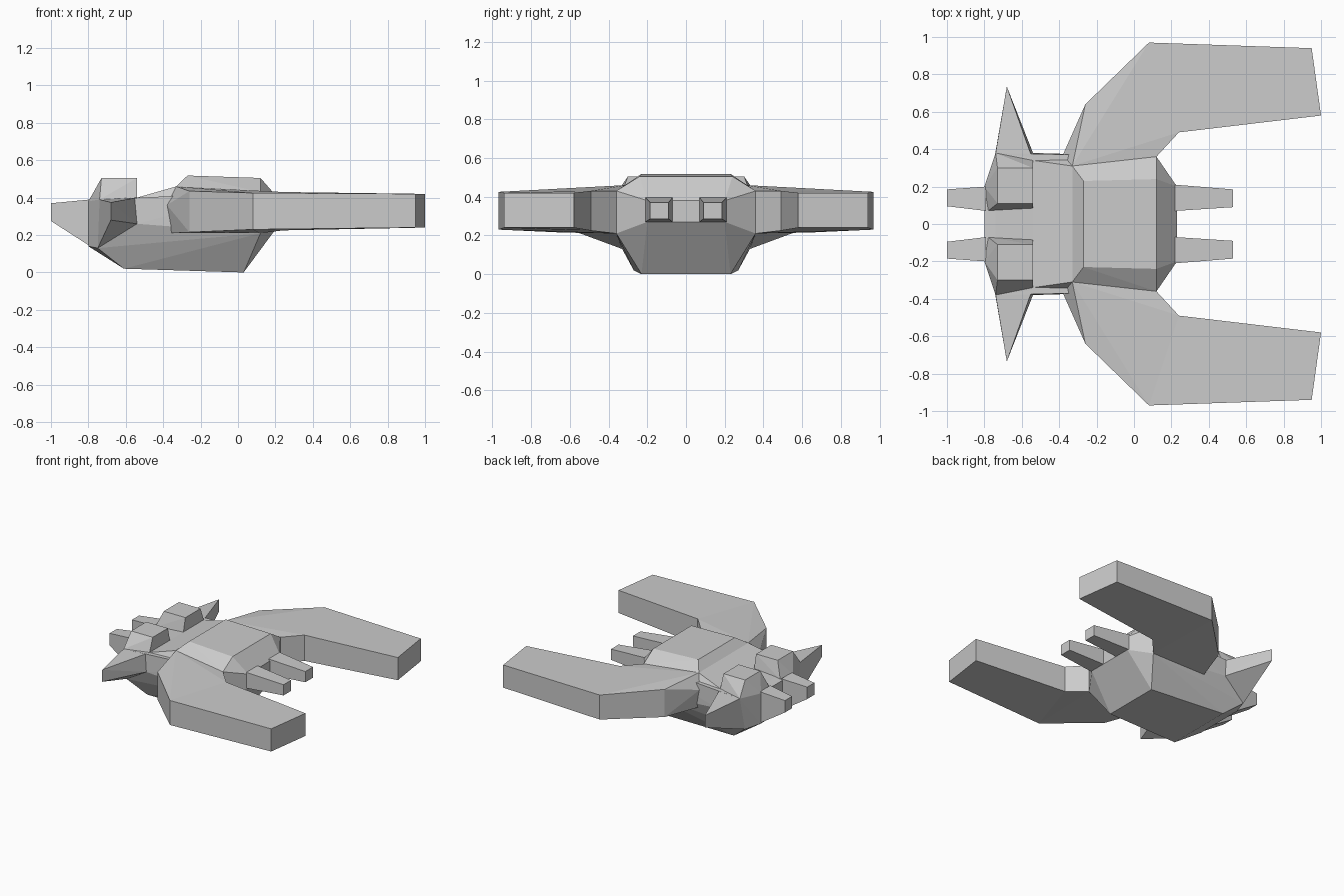
import bpy, bmesh

if "Cube" in bpy.data.objects:
    bpy.data.objects.remove(bpy.data.objects["Cube"], do_unlink=True)

# Single hull colour
grey = bpy.data.materials.new("hull_grey")
grey.use_nodes = True
grey.diffuse_color = (0.6, 0.6, 0.6, 1)
grey.node_tree.nodes["Principled BSDF"].inputs["Base Color"].default_value = (0.6, 0.6, 0.6, 1)


def solid(name, points):
    """Flat-faced convex solid around the corner points."""
    bm = bmesh.new()
    for p in points:
        bm.verts.new(p)
    res = bmesh.ops.convex_hull(bm, input=bm.verts[:])
    loose = [v for v in bm.verts if not v.link_faces]
    bmesh.ops.delete(bm, geom=loose, context='VERTS')
    bmesh.ops.dissolve_limit(bm, angle_limit=0.03, verts=bm.verts[:], edges=bm.edges[:])
    bmesh.ops.recalc_face_normals(bm, faces=bm.faces[:])
    mesh = bpy.data.meshes.new(name)
    bm.to_mesh(mesh)
    bm.free()
    mesh.materials.append(grey)
    obj = bpy.data.objects.new(name, mesh)
    bpy.context.collection.objects.link(obj)
    return obj


def flip(points):
    return [(x, -y, z) for x, y, z in points]


def across(name, points):
    """One solid spanning both sides."""
    return solid(name, points + flip(points))


def pair(name, points):
    """Matching solids on each side."""
    solid(name + "_a", points)
    solid(name + "_b", flip(points))


def column(x, y, low, high):
    return [(x, y, low), (x, y, high)]


def section(x, y0, y1, low, high):
    return column(x, y0, low, high) + column(x, y1, low, high)


# Shared corners
shoulder = (-0.33, 0.31, 0.46)
flank = (-0.38, 0.37, 0.36)
keel_side = (-0.36, 0.35, 0.21)
front_root = column(0.12, 0.36, 0.21, 0.43)
nose = column(0.23, 0.20, 0.27, 0.38)
tail_top = (-0.74, 0.38, 0.39)
tail_low = (-0.75, 0.33, 0.13)
neck_top = (-0.54, 0.34, 0.40)
neck_side = (-0.54, 0.38, 0.26)

# Lower hull, raised cabin and sloping neck
across("lower_hull", [(0.03, 0.23, 0), (-0.61, 0.27, 0.02), tail_low, tail_top, neck_top,
                      neck_side, flank, keel_side] + front_root + nose
       + column(-0.80, 0.20, 0.14, 0.38))
across("upper_cabin", [shoulder, flank, (-0.27, 0.23, 0.518), (0.12, 0.24, 0.505)]
       + front_root + nose)
across("neck", [neck_top, neck_side, shoulder, flank, keel_side])

# Swept wings: inner elbow and long outer blade
elbow = column(0.08, 0.97, 0.23, 0.425) + column(0.24, 0.49, 0.225, 0.43)
pair("wing_elbow", [shoulder, flank, keel_side] + front_root + elbow
     + column(-0.26, 0.64, 0.215, 0.435))
pair("wing_blade", elbow + column(0.95, 0.94, 0.24, 0.42) + column(1.0, 0.58, 0.24, 0.42))

# Side fins with a narrow upright tip
pair("side_fin", [tail_top, tail_low, neck_top, neck_side] + column(-0.68, 0.735, 0.28, 0.375))

# Raised rear pods
pair("rear_pod", [(x, y, 0.505) for x in (-0.73, -0.54) for y in (0.11, 0.30)]
     + [(-0.78, 0.07, 0.38), (-0.80, 0.20, 0.38), tail_top, neck_top, (-0.54, 0.08, 0.38)])

# Tapered prongs at both ends
pair("front_prong", section(0.22, 0.07, 0.21, 0.27, 0.395)
     + section(0.53, 0.09, 0.185, 0.285, 0.37))
pair("rear_prong", section(-0.79, 0.07, 0.20, 0.14, 0.39)
     + section(-1.0, 0.095, 0.185, 0.275, 0.37))
